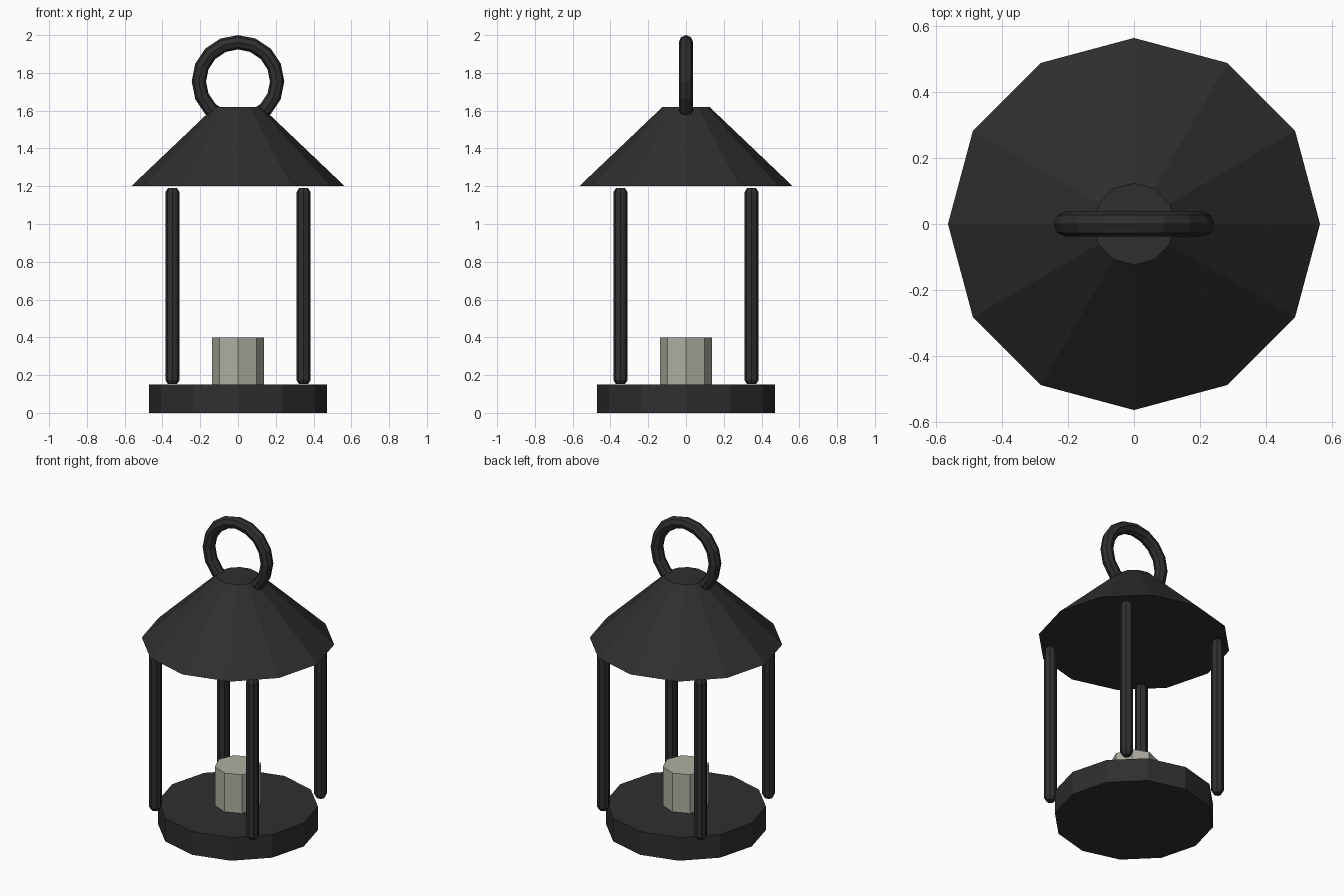
import bpy, math

if "Cube" in bpy.data.objects:
    bpy.data.objects.remove(bpy.data.objects["Cube"])


def material(name, rgb):
    m = bpy.data.materials.new(name)
    m.diffuse_color = (*rgb, 1)
    m.use_nodes = True
    m.node_tree.nodes["Principled BSDF"].inputs["Base Color"].default_value = m.diffuse_color
    return m


iron = material("dark_iron", (0.028, 0.028, 0.029))
wax = material("pale_wax", (0.43, 0.42, 0.36))


def lathe(name, profile, sides, mat, loc=(0, 0)):
    """Flat-faced turned solid from (radius, z) pairs, capped at both ends."""
    verts = [(r * math.cos(2 * math.pi * i / sides),
              r * math.sin(2 * math.pi * i / sides), z)
             for r, z in profile for i in range(sides)]
    faces = [tuple(reversed(range(sides)))]
    for k in range(len(profile) - 1):
        for i in range(sides):
            j = (i + 1) % sides
            a, b = k * sides, (k + 1) * sides
            faces.append((a + i, a + j, b + j, b + i))
    top = (len(profile) - 1) * sides
    faces.append(tuple(range(top, top + sides)))
    me = bpy.data.meshes.new(name)
    me.from_pydata(verts, [], faces)
    me.materials.append(mat)
    ob = bpy.data.objects.new(name, me)
    ob.location = (*loc, 0)
    bpy.context.collection.objects.link(ob)
    return ob


# Base, candle and roof
lathe("base", [(0.47, 0), (0.47, 0.15)], 12, iron)
lathe("candle", [(0.137, 0.15), (0.137, 0.40)], 8, wax)
lathe("roof", [(0.565, 1.20), (0.124, 1.62)], 12, iron)

# Four corner posts with chamfered ends
post = [(0.024, 0.152), (0.038, 0.175), (0.038, 1.167), (0.024, 1.19)]
for sx, side in ((-1, "left"), (1, "right")):
    for sy, end in ((-1, "front"), (1, "back")):
        lathe(f"{end}_{side}_post", post, 8, iron, (sx * 0.347, sy * 0.347))

# Carrying ring, sunk into the roof top
bpy.ops.mesh.primitive_torus_add(
    major_segments=16, minor_segments=8, major_radius=0.207,
    minor_radius=0.038, location=(0, 0, 1.755), rotation=(math.pi / 2, 0, 0))
ring = bpy.context.object
ring.name = "carrying_ring"
ring.data.materials.append(iron)
